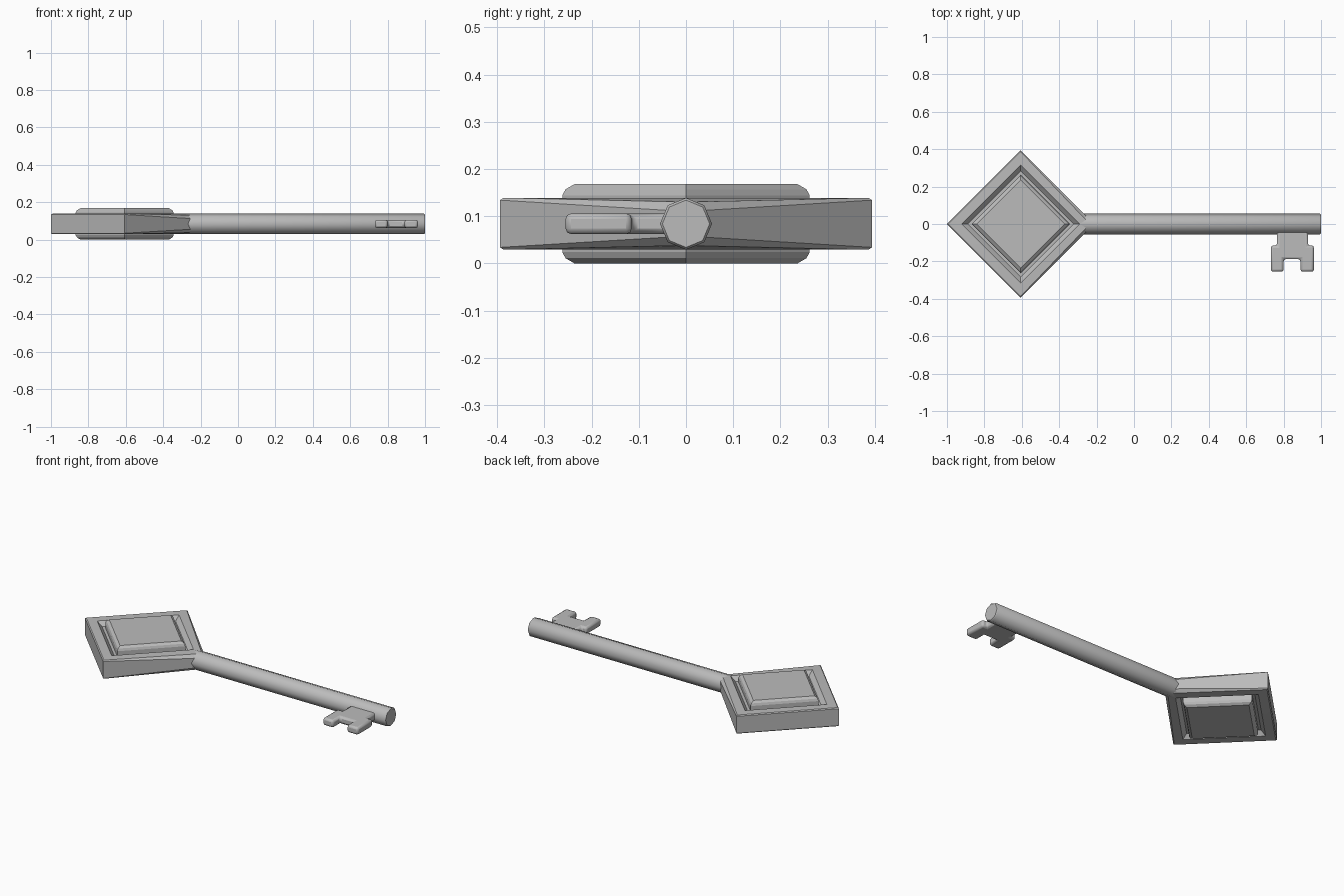
import bpy, bmesh
from math import radians, pi, cos, sin

cube = bpy.data.objects.get("Cube")
if cube:
    bpy.data.objects.remove(cube)

MID = 0.084      # height of the central plane
BOW_X = -0.606   # centre of the diamond bow

steel = bpy.data.materials.new("grey metal")
steel.use_nodes = True
GREY = (0.5, 0.5, 0.5, 1)
steel.diffuse_color = GREY
steel.node_tree.nodes["Principled BSDF"].inputs["Base Color"].default_value = GREY


def finish(name, bm, bevel=0, segments=2, angle=30):
    bmesh.ops.recalc_face_normals(bm, faces=bm.faces)
    mesh = bpy.data.meshes.new(name)
    bm.to_mesh(mesh)
    bm.free()
    obj = bpy.data.objects.new(name, mesh)
    bpy.context.collection.objects.link(obj)
    mesh.materials.append(steel)
    if bevel:
        mod = obj.modifiers.new("soft edges", "BEVEL")
        mod.width, mod.segments = bevel, segments
        mod.limit_method = "ANGLE"
    bpy.ops.object.select_all(action="DESELECT")
    obj.select_set(True)
    bpy.context.view_layer.objects.active = obj
    bpy.ops.object.shade_smooth_by_angle(angle=radians(angle))
    return obj


def skin(rings):
    """Join equal rings of points into a capped solid."""
    bm = bmesh.new()
    loops = [[bm.verts.new(p) for p in ring] for ring in rings]
    n = len(loops[0])
    for a, b in zip(loops, loops[1:]):
        for i in range(n):
            j = (i + 1) % n
            bm.faces.new((a[i], a[j], b[j], b[i]))
    bm.faces.new(loops[0])
    bm.faces.new(loops[-1])
    return bm


def diamond(r, h, neck_r=None, neck_h=None):
    """Diamond ring; its corner at the shaft may have its own radius and height."""
    pts = [(BOW_X + r * x, r * y, MID + h) for x, y in ((0, 1), (-1, 0), (0, -1))]
    pts.append((BOW_X + (neck_r or r), 0, MID + (h if neck_h is None else neck_h)))
    return pts


def mirrored(upper):
    """Profile from the rim to the middle of the top, repeated below."""
    lower = [(r, -h, nr, -nh) for r, h, nr, nh in upper]
    return [diamond(*p) for p in lower[::-1] + upper]


# Bow: diamond rim with a sunken panel on both sides, thinning at the neck
finish("bow_frame", skin(mirrored([
    (0.394, 0.050, 0.394, 0.026),
    (0.386, 0.055, 0.370, 0.046),
    (0.315, 0.055, 0.315, 0.055),
    (0.283, 0.030, 0.283, 0.030),
])))

# Raised plate with a chamfered edge, showing on both sides
finish("bow_plate", skin(mirrored([
    (0.262, 0.060, 0.262, 0.060),
    (0.255, 0.073, 0.255, 0.073),
    (0.236, 0.084, 0.236, 0.084),
])), angle=20)

# Shaft: eight-sided rod with a chamfered tip
def rod_ring(x, r, sides=8):
    return [(x, r * cos(2 * pi * i / sides), MID + r * sin(2 * pi * i / sides))
            for i in range(sides)]


finish("shaft", skin([rod_ring(-0.29, 0.055), rod_ring(0.994, 0.055),
                      rod_ring(1.0, 0.050)]), angle=50)

# Bit: two-toothed plate below the shaft
outline = [(0.765, -0.03), (0.765, -0.115), (0.732, -0.115), (0.732, -0.255),
           (0.80, -0.255), (0.80, -0.188), (0.89, -0.188), (0.89, -0.255),
           (0.962, -0.255), (0.962, -0.115), (0.93, -0.115), (0.93, -0.03)]
finish("bit", skin([[(x, y, MID + h) for x, y in outline] for h in (-0.022, 0.022)]),
       bevel=0.012)
